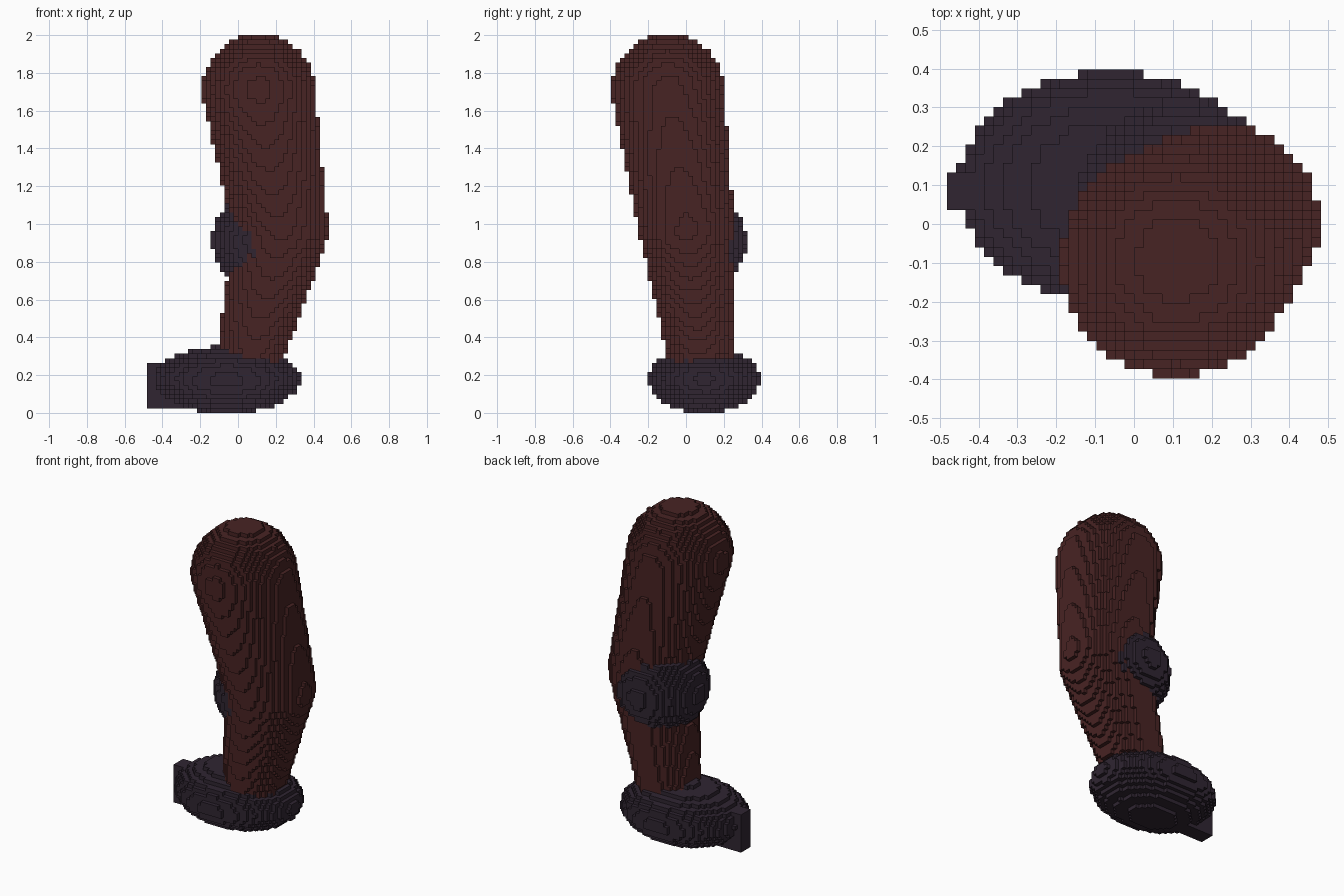
import bpy, bmesh
from mathutils import Vector

cube = bpy.data.objects.get("Cube")
if cube:
    bpy.data.objects.remove(cube, do_unlink=True)

# Block grid: 40 x 33 x 83 cells
NX, NY, NZ = 40, 33, 83
H = 2.0 / NZ
ORIGIN = Vector((-NX * H / 2, -NY * H / 2, 0))


def material(name, rgb):
    m = bpy.data.materials.new(name)
    m.use_nodes = True
    m.diffuse_color = (*rgb, 1)
    m.node_tree.nodes["Principled BSDF"].inputs["Base Color"].default_value = (*rgb, 1)
    return m


brown = material("dark red brown", (0.064, 0.0168, 0.0168))
purple = material("dark purple grey", (0.029, 0.0185, 0.031))


# Solid shapes: each returns True for points inside
def tapered(p, a, ra, b, rb):
    a, b = Vector(a), Vector(b)
    d = b - a
    t = max(0.0, min(1.0, (p - a).dot(d) / d.length_squared))
    return (p - a - d * t).length <= ra + (rb - ra) * t


def ellipsoid(p, c, r):
    return sum(((p[i] - c[i]) / r[i]) ** 2 for i in range(3)) <= 1


def box(p, lo, hi):
    return all(lo[i] <= p[i] <= hi[i] for i in range(3))


HIP, KNEE, ANKLE = (0.11, -0.095, 1.71), (0.225, 0.005, 0.97), (0.04, 0.09, 0.2)


def leg(p):
    return (tapered(p, HIP, 0.298, KNEE, 0.252)
            or tapered(p, KNEE, 0.252, ANKLE, 0.165))


def knee_pad(p):
    return ellipsoid(p, (0.125, 0.055, 0.91), (0.263, 0.265, 0.263))


def foot(p):
    return ellipsoid(p, (-0.06, 0.097, 0.176), (0.392, 0.297, 0.178))


def toe_plate(p):
    return box(p, (-0.49, 0.045, 0.025), (-0.25, 0.125, 0.27))


PARTS = [("leg", leg, brown), ("knee_pad", knee_pad, purple),
         ("foot", foot, purple), ("toe_plate", toe_plate, purple)]

# Assign every filled cell to the first part that contains it
cells = {}
for i in range(NX):
    for j in range(NY):
        for k in range(NZ):
            p = ORIGIN + Vector((i + 0.5, j + 0.5, k + 0.5)) * H
            for name, inside, _ in PARTS:
                if inside(p):
                    cells[i, j, k] = name
                    break


def build(name, mat):
    """Make the exposed block faces of one part."""
    bm = bmesh.new()
    verts = {}

    def vert(c):
        if c not in verts:
            verts[c] = bm.verts.new(ORIGIN + Vector(c) * H)
        return verts[c]

    for cell, owner in cells.items():
        if owner != name:
            continue
        for axis in range(3):
            u, v = (axis + 1) % 3, (axis + 2) % 3
            for side in (0, 1):
                near = list(cell)
                near[axis] += 2 * side - 1
                if tuple(near) in cells:
                    continue
                corners = []
                for du, dv in ((0, 0), (1, 0), (1, 1), (0, 1)):
                    c = list(cell)
                    c[axis] += side
                    c[u] += du
                    c[v] += dv
                    corners.append(vert(tuple(c)))
                bm.faces.new(corners if side else corners[::-1])
    mesh = bpy.data.meshes.new(name)
    bm.to_mesh(mesh)
    bm.free()
    mesh.materials.append(mat)
    bpy.context.collection.objects.link(bpy.data.objects.new(name, mesh))


for part_name, _, part_mat in PARTS:
    build(part_name, part_mat)
